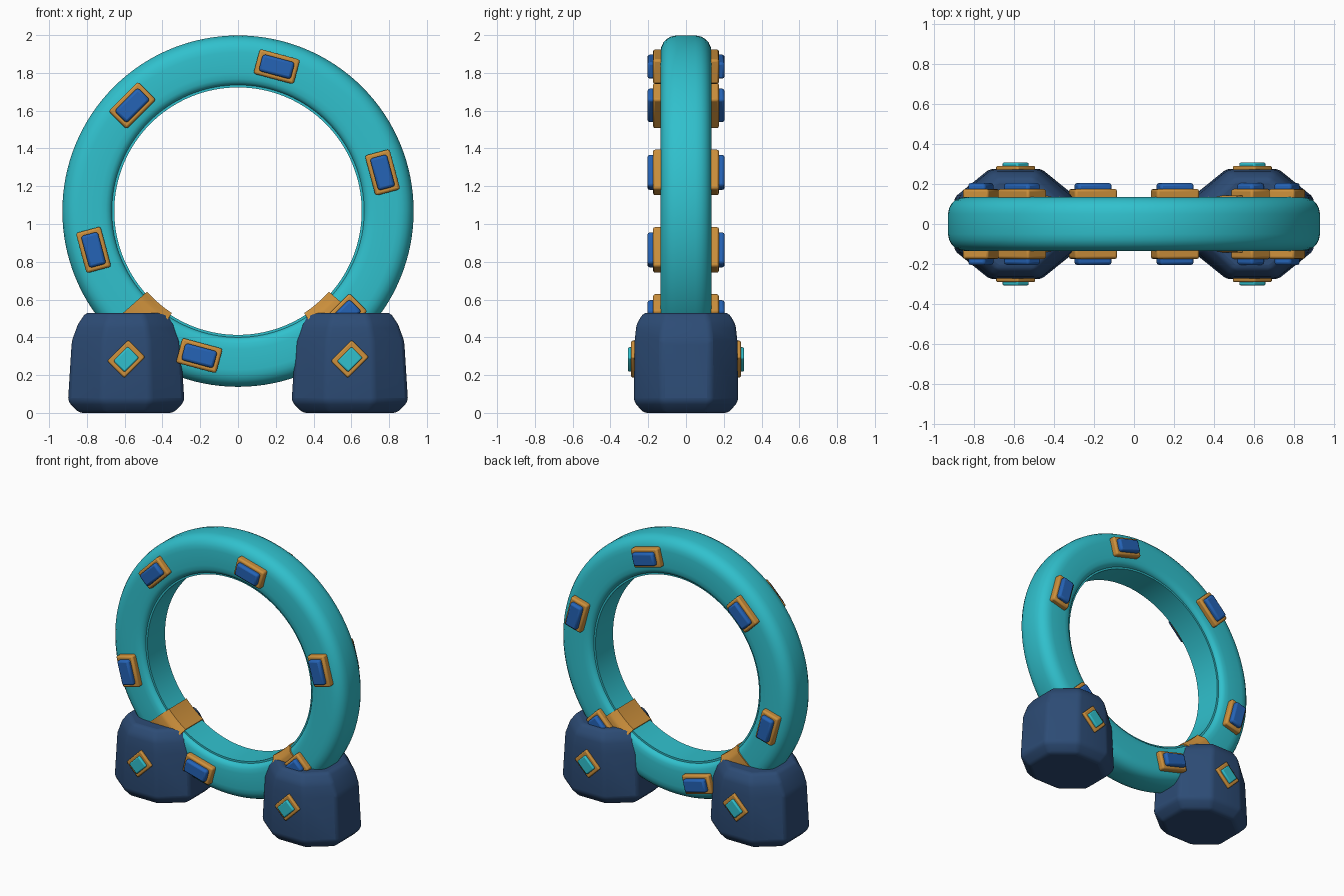
import bpy, bmesh, math
from mathutils import Matrix, Vector

if "Cube" in bpy.data.objects:
    bpy.data.objects.remove(bpy.data.objects["Cube"])

CZ = 1.068  # height of ring centre


def material(name, rgb):
    m = bpy.data.materials.new(name)
    m.diffuse_color = (*rgb, 1)
    m.use_nodes = True
    m.node_tree.nodes["Principled BSDF"].inputs["Base Color"].default_value = m.diffuse_color
    return m


TEAL = material("teal", (0.03, 0.53, 0.61))
GOLD = material("gold", (0.61, 0.28, 0.045))
BLUE = material("blue", (0.018, 0.125, 0.47))
NAVY = material("navy", (0.026, 0.072, 0.18))


def finish(name, bm, mat, bevel=0, segments=2, angle=35):
    bmesh.ops.recalc_face_normals(bm, faces=bm.faces)
    me = bpy.data.meshes.new(name)
    bm.to_mesh(me)
    bm.free()
    ob = bpy.data.objects.new(name, me)
    bpy.context.collection.objects.link(ob)
    me.materials.append(mat)
    if bevel:
        b = ob.modifiers.new("bevel", 'BEVEL')
        b.width, b.segments, b.limit_method = bevel, segments, 'ANGLE'
        b.angle_limit = math.radians(15)
    bpy.ops.object.select_all(action='DESELECT')
    ob.select_set(True)
    bpy.context.view_layer.objects.active = ob
    bpy.ops.object.shade_smooth_by_angle(angle=math.radians(angle))
    return ob


def loft(bm, rings, closed):
    """Join rings of points with quads; close the loop or cap both ends."""
    vs = [[bm.verts.new(p) for p in r] for r in rings]
    n = len(vs[0])
    for i in range(len(vs) if closed else len(vs) - 1):
        a, b = vs[i], vs[(i + 1) % len(vs)]
        for j in range(n):
            k = (j + 1) % n
            bm.faces.new((a[j], a[k], b[k], b[j]))
    if not closed:
        bm.faces.new(vs[0])
        bm.faces.new(vs[-1])


def sweep(name, profile, a0, a1, steps, mat, closed):
    """Sweep an (r, y) profile around the ring axis."""
    bm = bmesh.new()
    rings = []
    for i in range(steps if closed else steps + 1):
        a = math.radians(a0 + (a1 - a0) * i / steps)
        rings.append([(r * math.cos(a), y, CZ + r * math.sin(a)) for r, y in profile])
    loft(bm, rings, closed)
    return finish(name, bm, mat)


def plate(name, x, z, y0, y1, length, width, turn, mat, bevel):
    """Bevelled block between depths y0 and y1, turned about the y axis."""
    bm = bmesh.new()
    m = (Matrix.Translation((x, (y0 + y1) / 2, z)) @ Matrix.Rotation(-turn, 4, 'Y')
         @ Matrix.Diagonal((length, abs(y1 - y0), width, 1)))
    bmesh.ops.create_cube(bm, size=1, matrix=m)
    return finish(name, bm, mat, bevel)


# Ring with a rounded section and a narrow inner liner step
half = [(0.655, 0.1), (0.668, 0.1), (0.67, 0.11), (0.682, 0.124), (0.70, 0.132),
        (0.73, 0.135), (0.84, 0.135), (0.868, 0.131), (0.893, 0.12),
        (0.912, 0.102), (0.924, 0.08), (0.93, 0.05)]
section = half + [(r, -y) for r, y in reversed(half)]
sweep("ring", section, 0, 360, 128, TEAL, True)

# Gold clamps wrapping the ring above each foot
wrap = [(0.643, 0.1), (0.66, 0.112), (0.68, 0.135), (0.70, 0.143), (0.85, 0.143),
        (0.91, 0.115), (0.94, 0.05)]
wrap += [(r, -y) for r, y in reversed(wrap)]
for side, start in (("left", 221.5), ("right", 303)):
    sweep(side + "_clamp", wrap, start, start + 15.5, 8, GOLD, False)

# Framed blue panels on both faces of the ring
for s, face in ((-1, "front"), (1, "back")):
    for k in range(6):
        a = math.radians(15 + 60 * k)
        x, z = 0.792 * math.cos(a), CZ + 0.792 * math.sin(a)
        turn = a + math.pi / 2
        plate(f"{face}_panel_frame_{k}", x, z, s * 0.11, s * 0.175, 0.22, 0.135, turn, GOLD, 0.012)
        plate(f"{face}_panel_{k}", x, z, s * 0.15, s * 0.205, 0.175, 0.092, turn, BLUE, 0.014)

# Octagonal feet: (height, half width, half depth) levels
levels = [(0, 0.25, 0.225), (0.06, 0.308, 0.276), (0.38, 0.288, 0.272),
          (0.47, 0.255, 0.262), (0.53, 0.215, 0.225)]
for sx, side in ((-1, "left"), (1, "right")):
    cx = sx * 0.592
    bm = bmesh.new()
    rings = []
    for z, w, d in levels:
        p, q = w * 0.42, d * 0.48
        quad = [(p, d), (w, q), (w, -q), (p, -d)]
        pts = quad + [(-x, -y) for x, y in quad]
        rings.append([(cx + x, y, z) for x, y in pts])
    loft(bm, rings, False)
    finish(side + "_foot", bm, NAVY, 0.02, 3, 40)

    # Diamond badges on the foot faces
    for s, face in ((-1, "front"), (1, "back")):
        t = math.radians(45)
        plate(f"{side}_{face}_badge_frame", cx, 0.285, s * 0.255, s * 0.291, 0.157, 0.127, t, GOLD, 0.008)
        plate(f"{side}_{face}_badge", cx, 0.283, s * 0.27, s * 0.308, 0.108, 0.084, t, TEAL, 0.008)
